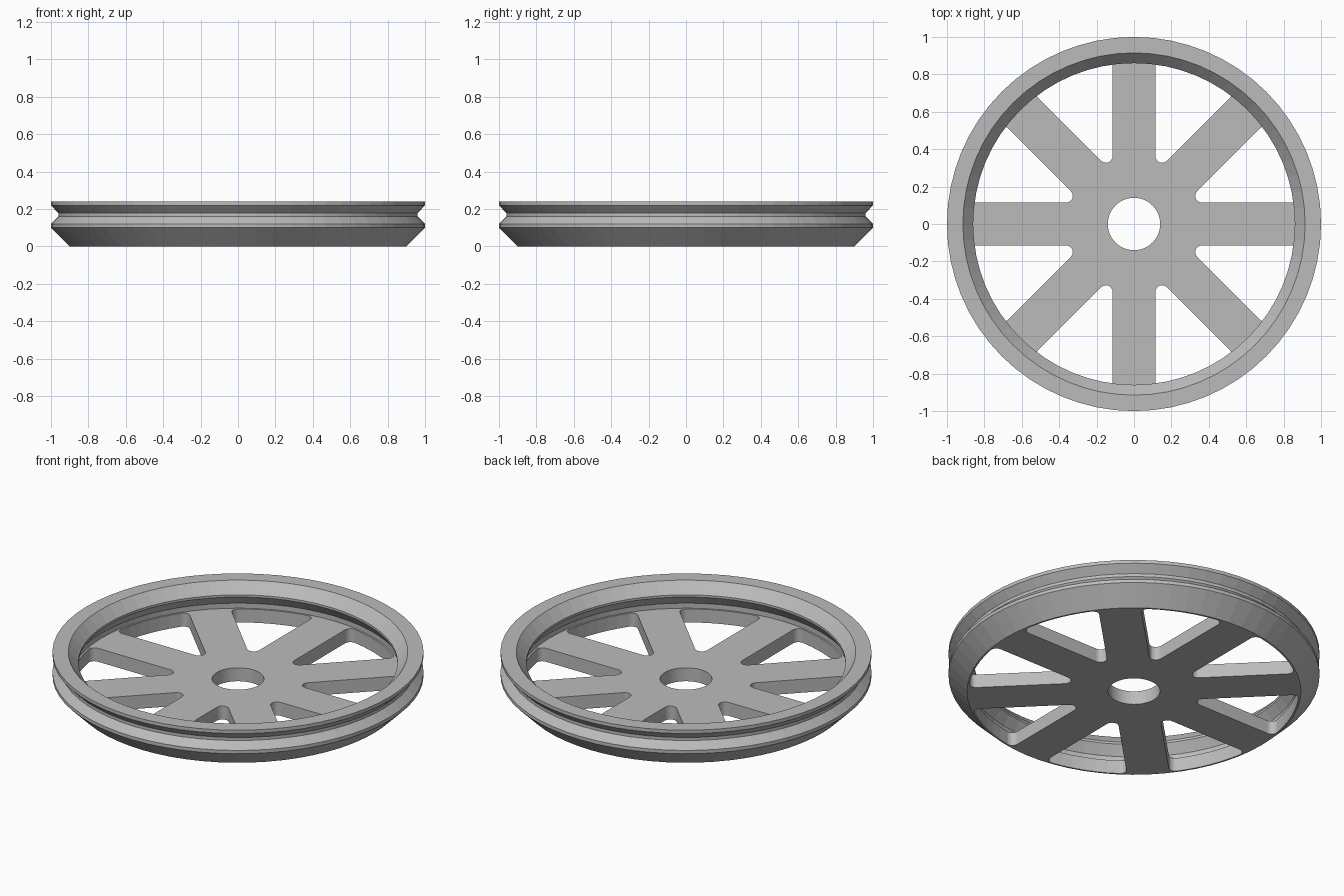
import bpy, bmesh
from math import pi, sin, cos, tan, atan2, sqrt, radians

cube = bpy.data.objects.get("Cube")
if cube:
    bpy.data.objects.remove(cube)

SEGMENTS = 64
SPOKES = 8
HALF_WIDTH = 0.115     # half the spoke width
FILLET = 0.035
WINDOW_R = 0.89        # outer radius of the openings
WEB_TOP = 0.08
BORE = 0.14

grey = bpy.data.materials.new("grey metal")
grey.use_nodes = True
grey.diffuse_color = (0.5, 0.5, 0.5, 1)
grey.node_tree.nodes["Principled BSDF"].inputs["Base Color"].default_value = (0.5, 0.5, 0.5, 1)


def make_object(name, bm):
    bmesh.ops.recalc_face_normals(bm, faces=bm.faces)
    mesh = bpy.data.meshes.new(name)
    bm.to_mesh(mesh)
    bm.free()
    mesh.materials.append(grey)
    obj = bpy.data.objects.new(name, mesh)
    bpy.context.collection.objects.link(obj)
    return obj


def lathe(name, profile):
    """Revolve a closed (radius, height) profile about z."""
    bm = bmesh.new()
    rings = []
    for i in range(SEGMENTS):
        a = 2 * pi * i / SEGMENTS
        rings.append([bm.verts.new((r * cos(a), r * sin(a), z)) for r, z in profile])
    n = len(profile)
    for i in range(SEGMENTS):
        here, there = rings[i], rings[(i + 1) % SEGMENTS]
        for j in range(n):
            k = (j + 1) % n
            bm.faces.new((here[j], there[j], there[k], here[k]))
    return make_object(name, bm)


def arc(cx, cy, r, start, end, steps):
    angles = [start + (end - start) * i / steps for i in range(steps + 1)]
    return [(cx + r * cos(a), cy + r * sin(a)) for a in angles]


def window_outline():
    """Rounded opening between the spokes at zero and one step."""
    step = 2 * pi / SPOKES
    y = HALF_WIDTH + FILLET
    inner = arc(y / tan(step / 2), y, FILLET, pi + step / 2, 1.5 * pi, 4)
    x = sqrt((WINDOW_R - FILLET) ** 2 - y * y)
    a = atan2(y, x)
    outer = arc(x, y, FILLET, -pi / 2, a, 6)
    rim = arc(0, 0, WINDOW_R, a, step / 2, 3)
    half = inner + outer + rim[1:]
    mirrored = [(px * cos(step) + py * sin(step), px * sin(step) - py * cos(step))
                for px, py in half[1:-1]]
    return half + mirrored[::-1]


# Wheel body: bore, web, bevelled base, V groove, flared rim with undercut
wheel = lathe("spoked_wheel", [
    (BORE, 0), (0.9, 0), (1, 0.1), (1, 0.12), (0.96, 0.16), (0.96, 0.178),
    (1, 0.22), (1, 0.24), (0.915, 0.24), (0.86, 0.178), (0.86, 0.165),
    (0.9, 0.11), (0.9, WEB_TOP), (BORE, WEB_TOP)])

# Openings that leave the spokes
bm = bmesh.new()
outline = window_outline()
for s in range(SPOKES):
    c, d = cos(2 * pi * s / SPOKES), sin(2 * pi * s / SPOKES)
    low, high = [[bm.verts.new((x * c - y * d, x * d + y * c, z)) for x, y in outline]
                 for z in (-0.05, WEB_TOP + 0.01)]
    bm.faces.new(low[::-1])
    bm.faces.new(high)
    for i in range(len(outline)):
        k = (i + 1) % len(outline)
        bm.faces.new((low[i], low[k], high[k], high[i]))
cutter = make_object("window_cutter", bm)
cutter.hide_render = True

cut = wheel.modifiers.new("windows", "BOOLEAN")
cut.operation = "DIFFERENCE"
cut.solver = "EXACT"
cut.object = cutter
bpy.context.view_layer.update()
result = bpy.data.meshes.new_from_object(
    wheel.evaluated_get(bpy.context.evaluated_depsgraph_get()))
wheel.modifiers.clear()
wheel.data = result
bpy.data.objects.remove(cutter)
